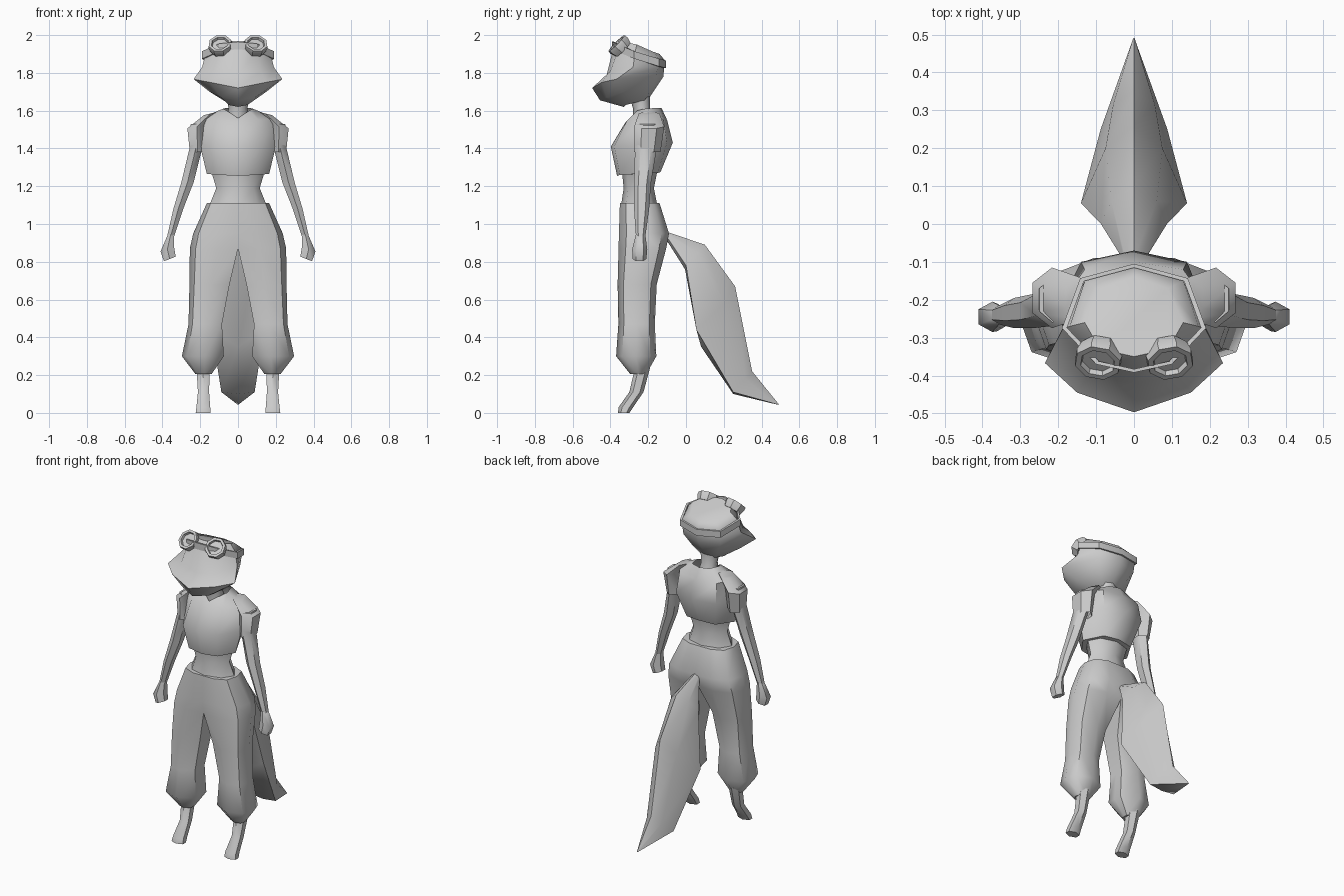
import bpy, bmesh, math
from mathutils import Vector

grey = bpy.data.materials.new("light grey")
grey.diffuse_color = (0.6, 0.6, 0.6, 1)


def loft(name, rings, pair=False, caps=(True, True), angle=50):
    """Skin closed rings of points; pair=True adds the x-mirrored copy."""
    bm = bmesh.new()
    for s in ((1, -1) if pair else (1,)):
        vs = [[bm.verts.new((p[0] * s, p[1], p[2])) for p in r] for r in rings]
        for a, b in zip(vs, vs[1:]):
            n = len(a)
            for i in range(n):
                q = (a[i], a[(i + 1) % n], b[(i + 1) % n], b[i])
                if any(abs(v.co.x) > 1e-4 for v in q):   # no walls on the centre plane
                    bm.faces.new(q)
        if caps[0]:
            bm.faces.new(vs[0])
        if caps[1]:
            bm.faces.new(vs[-1])
    bmesh.ops.remove_doubles(bm, verts=bm.verts, dist=1e-4)
    bmesh.ops.recalc_face_normals(bm, faces=bm.faces)
    me = bpy.data.meshes.new(name)
    bm.to_mesh(me)
    bm.free()
    ob = bpy.data.objects.new(name, me)
    bpy.context.collection.objects.link(ob)
    me.materials.append(grey)
    me.shade_smooth()
    me.set_sharp_from_angle(angle=math.radians(angle))
    return ob


def whole(half):
    """Close a half outline (front centre to back centre) by mirroring."""
    return half + [(-p[0], p[1], p[2]) for p in half[-2:0:-1]]


def box_ring(z, x0, x1, y0, y1, n=6, tilt=0.0):
    """Rounded n-sided horizontal ring filling the given extents."""
    cx, cy = (x0 + x1) / 2, (y0 + y1) / 2
    k = 1 / math.cos(math.pi / n) if n % 4 else 1
    return [(cx + (x1 - x0) / 2 * math.sin(2 * math.pi * i / n) * k,
             cy - (y1 - y0) / 2 * math.cos(2 * math.pi * i / n),
             z + tilt * math.sin(2 * math.pi * i / n)) for i in range(n)]


# head: flat wide muzzle with pointed cheeks
head = [
    [(0, -.33, 1.62), (.05, -.32, 1.63), (.07, -.27, 1.65), (.05, -.22, 1.655), (0, -.2, 1.66)],
    [(0, -.455, 1.655), (.09, -.42, 1.67), (.15, -.33, 1.70), (.09, -.19, 1.71), (0, -.16, 1.72)],
    [(0, -.497, 1.72), (.15, -.445, 1.75), (.235, -.367, 1.767), (.13, -.16, 1.78), (0, -.12, 1.78)],
    [(0, -.42, 1.79), (.12, -.40, 1.81), (.19, -.28, 1.83), (.13, -.15, 1.83), (0, -.115, 1.83)],
    [(0, -.385, 1.93), (.10, -.36, 1.92), (.17, -.27, 1.91), (.13, -.15, 1.88), (0, -.115, 1.87)],
    [(0, -.35, 1.97), (.09, -.33, 1.965), (.13, -.26, 1.95), (.09, -.17, 1.91), (0, -.14, 1.90)],
]
loft("head", [whole(r) for r in head])

# goggle strap, a flat band right round the head
band = [(0, -.392, 1.945), (.1, -.37, 1.935), (.19, -.275, 1.895), (.142, -.143, 1.855), (0, -.105, 1.845)]


def band_ring(scale, dz):
    return whole([(x * scale, -.26 + (y + .26) * scale, z + dz) for x, y, z in band])


loft("goggle_strap", [band_ring(1, -.02), band_ring(1, .02), band_ring(.93, .02),
                      band_ring(.93, -.02), band_ring(1, -.02)], caps=(False, False), angle=30)

# goggles: octagonal cups with recessed lenses
normal = Vector((.12, -.7, .7)).normalized()
side = normal.cross(Vector((0, 0, 1))).normalized()
up = side.cross(normal)
centre = Vector((.093, -.35, 1.94))


def lens_ring(radius, depth):
    return [tuple(centre + normal * depth + radius * (side * math.cos(a) + up * math.sin(a)))
            for a in [(i + .5) * math.pi / 4 for i in range(8)]]


loft("goggles", [lens_ring(.055, -.025), lens_ring(.065, .008), lens_ring(.062, .025),
                 lens_ring(.047, .025), lens_ring(.044, .010)], pair=True, angle=25)

# neck and bare waist
loft("neck", [box_ring(1.53, -.07, .07, -.28, -.16, 8), box_ring(1.61, -.05, .05, -.28, -.19, 8),
              box_ring(1.68, -.06, .06, -.30, -.19, 8)])
loft("waist", [box_ring(1.09, -.155, .155, -.345, -.15, 8), box_ring(1.19, -.115, .115, -.33, -.17, 8),
               box_ring(1.29, -.145, .145, -.34, -.15, 8)])

# cropped top
top = [
    [(0, -.365, 1.255), (.1, -.35, 1.26), (.165, -.26, 1.265), (.1, -.15, 1.27), (0, -.135, 1.275)],
    [(0, -.398, 1.41), (.12, -.38, 1.41), (.2, -.25, 1.41), (.14, -.10, 1.43), (0, -.07, 1.43)],
    [(0, -.32, 1.54), (.11, -.31, 1.55), (.20, -.22, 1.56), (.13, -.12, 1.55), (0, -.10, 1.55)],
    [(0, -.29, 1.56), (.06, -.26, 1.60), (.08, -.22, 1.61), (.06, -.15, 1.615), (0, -.13, 1.615)],
]
loft("cropped_top", [whole(r) for r in top], caps=(True, False))
loft("sleeve", [box_ring(1.585, .11, .18, -.25, -.14, 6, -.01), box_ring(1.515, .165, .268, -.275, -.115, 6, -.01),
                box_ring(1.38, .175, .255, -.275, -.135, 6)], pair=True, caps=(True, False))

# arms and hands
loft("arm", [box_ring(z, *e, 6) for z, e in (
    (1.53, (.18, .25, -.26, -.14)), (1.40, (.19, .257, -.27, -.155)),
    (1.22, (.235, .30, -.275, -.185)), (1.08, (.29, .342, -.275, -.195)),
    (.935, (.338, .375, -.265, -.215)))], pair=True)
loft("hand", [box_ring(.945, .338, .375, -.265, -.215, 6, -.01), box_ring(.865, .338, .41, -.285, -.205, 6, -.012),
              box_ring(.815, .33, .392, -.283, -.21, 6, -.014)], pair=True)


# baggy trousers: each leg joins the other on the centre plane above the crotch
def leg_ring(z, xi, xo, yf, yb, inner):
    w, d = xo - xi, yb - yf
    pts = [(0, inner), (.45, 0), (.88, .15), (1, .5), (.88, .85), (.45, 1), (0, 1 - inner), (0, .5)]
    return [(xi + w * u, yf + d * v, z) for u, v in pts]


loft("trousers", [leg_ring(*r) for r in (
    (1.11, 0, .165, -.35, -.14, 0), (.95, 0, .237, -.355, -.09, 0),
    (.87, 0, .255, -.357, -.105, .05), (.68, .045, .257, -.362, -.155, .22),
    (.47, .085, .262, -.358, -.165, .25), (.30, .075, .297, -.37, -.157, .25),
    (.205, .14, .225, -.295, -.21, .25))], pair=True, caps=(True, True))

# lower legs and feet
loft("foot", [box_ring(.24, .15, .22, -.27, -.19, 6), box_ring(.11, .153, .212, -.30, -.225, 6),
              box_ring(.03, .147, .22, -.357, -.28, 6), box_ring(0, .145, .224, -.36, -.30, 6)], pair=True)

# bushy tail: rounded ridge above, broad keel below
tail = [
    [(0, -.09, .955), (.02, -.10, .945), (.025, -.10, .93), (0, -.10, .91)],
    [(0, .10, .89), (.06, .06, .85), (.087, 0, .78), (0, -.005, .76)],
    [(0, .26, .67), (.075, .20, .58), (.14, .055, .44), (0, .08, .35)],
    [(0, .35, .22), (.055, .315, .18), (.088, .25, .11), (0, .25, .10)],
    [(0, .492, .045), (.002, .49, .045), (.002, .488, .044), (0, .487, .043)],
]
loft("tail", [whole(r) for r in tail])
